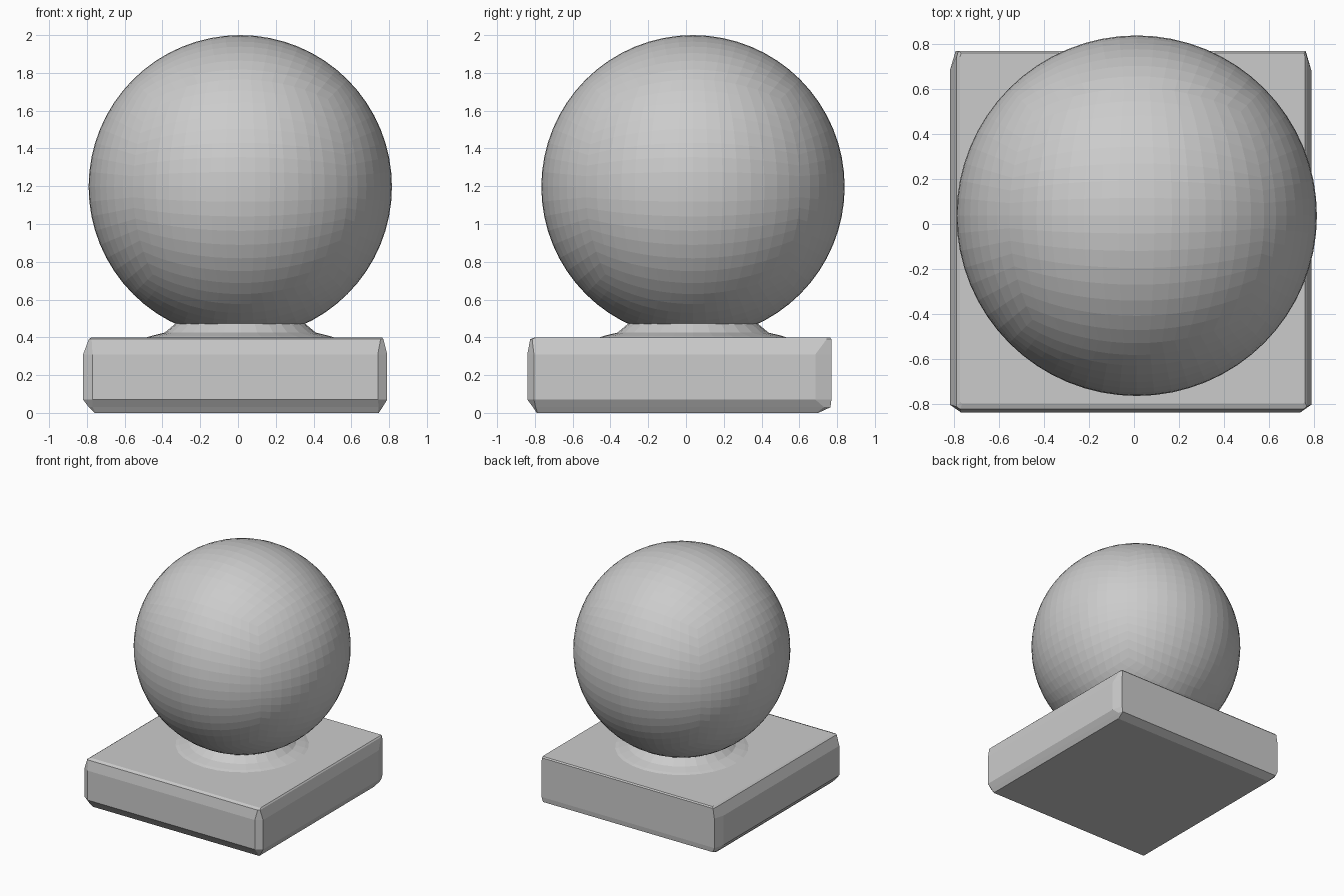
import bpy
import bmesh
import math
from mathutils import Vector

old = bpy.data.objects.get("Cube")
if old:
    bpy.data.objects.remove(old, do_unlink=True)

# Single plain grey
grey = bpy.data.materials.new("stone grey")
grey.use_nodes = True
colour = (0.6, 0.6, 0.6, 1)
grey.diffuse_color = colour
grey.node_tree.nodes["Principled BSDF"].inputs["Base Color"].default_value = colour

CENTRE = Vector((0.012, 0.037, 1.197))
RADIUS = 0.803


def finish(bm, name):
    bmesh.ops.recalc_face_normals(bm, faces=bm.faces)
    mesh = bpy.data.meshes.new(name)
    bm.to_mesh(mesh)
    bm.free()
    mesh.materials.append(grey)
    obj = bpy.data.objects.new(name, mesh)
    bpy.context.collection.objects.link(obj)
    return obj


def loft(bm, rings):
    """Skin a stack of equal-length point rings and cap both ends."""
    loops = [[bm.verts.new(p) for p in ring] for ring in rings]
    n = len(loops[0])
    for a, b in zip(loops, loops[1:]):
        for i in range(n):
            j = (i + 1) % n
            bm.faces.new((a[i], a[j], b[j], b[i]))
    bm.faces.new(loops[0][::-1])
    bm.faces.new(loops[-1])


def slab_ring(z, x0, x1, y0, y1, cut):
    """Rectangle with clipped corners; the back corners are clipped longer in y."""
    f, bx, by = 0.05 * cut, 0.025 * cut, 0.085 * cut
    return [(x0 + f, y0, z), (x1 - f, y0, z), (x1, y0 + 0.7 * f, z),
            (x1, y1 - by, z), (x1 - bx, y1, z), (x0 + bx, y1, z),
            (x0, y1 - by, z), (x0, y0 + 0.7 * f, z)]


# Square base with uneven chamfers
bm = bmesh.new()
loft(bm, [
    slab_ring(0.0, -0.76, 0.745, -0.79, 0.70, 0.1),
    slab_ring(0.03, -0.79, 0.765, -0.81, 0.765, 0.4),
    slab_ring(0.07, -0.82, 0.79, -0.84, 0.77, 1),
    slab_ring(0.31, -0.82, 0.79, -0.84, 0.77, 1),
    slab_ring(0.39, -0.79, 0.77, -0.825, 0.77, 0.3),
    slab_ring(0.40, -0.775, 0.762, -0.80, 0.762, 0.2),
])
finish(bm, "square_base")

# Flared neck between base and ball
bm = bmesh.new()
sides = 28
loft(bm, [[(CENTRE.x + r * math.cos(math.tau * i / sides),
            CENTRE.y + r * math.sin(math.tau * i / sides), z)
           for i in range(sides)]
          for r, z in ((0.50, 0.398), (0.47, 0.408), (0.40, 0.425), (0.34, 0.475))])
finish(bm, "neck")

# Faceted ball made from an evenly divided cube, trimmed flat at the neck
bm = bmesh.new()
bmesh.ops.create_cube(bm, size=2)
bmesh.ops.subdivide_edges(bm, edges=bm.edges, cuts=15, use_grid_fill=True)
for v in bm.verts:
    spread = Vector([math.tan(c * math.pi / 4) for c in v.co])
    v.co = CENTRE + spread.normalized() * RADIUS
cut = bmesh.ops.bisect_plane(bm, geom=bm.verts[:] + bm.edges[:] + bm.faces[:],
                             plane_co=(0, 0, 0.47), plane_no=(0, 0, -1),
                             clear_outer=True)
rim = [e for e in cut["geom_cut"] if isinstance(e, bmesh.types.BMEdge)]
bmesh.ops.holes_fill(bm, edges=rim)
finish(bm, "ball")
